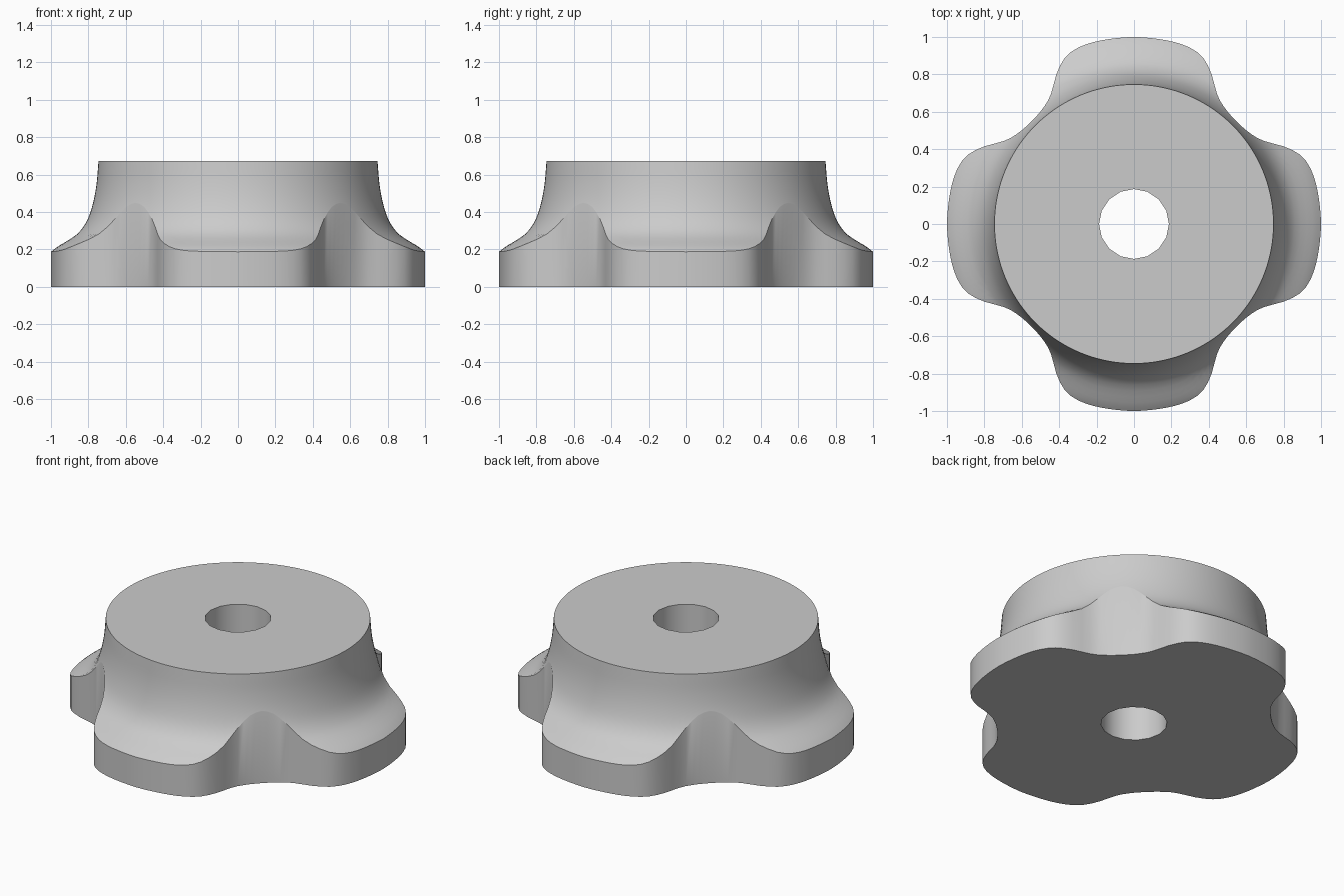
import bpy
import bmesh
from math import sin, cos, radians, pi

cube = bpy.data.objects.get("Cube")
if cube:
    bpy.data.objects.remove(cube)

HEIGHT = 0.671
STEPS = 144          # outline segments
HOLE_SIDES = 16
HOLE_RADIUS = 0.187
ROWS = 18            # rings on the flared flank

# Lobe outline: degrees from the lobe axis, radius
LOBE = [(0, 1.0), (6, .998), (13, .996), (18, .988), (22, .968), (25, .935),
        (27, .908), (30, .86), (34, .81), (40, .781), (45, .775)]
# Flared flank: height, radius
FLARE = [(.187, 1.0), (.214, .965), (.246, .912), (.283, .858), (.348, .81),
         (.44, .777), (.545, .757), (HEIGHT, .746)]


def lookup(table, x):
    """Smooth cubic interpolation in a table sorted by its first column."""
    x = min(max(x, table[0][0]), table[-1][0])
    i = 0
    while i < len(table) - 2 and x > table[i + 1][0]:
        i += 1

    def slope(k):
        a, b = table[max(k - 1, 0)], table[min(k + 1, len(table) - 1)]
        return (b[1] - a[1]) / (b[0] - a[0])

    (xa, ya), (xb, yb) = table[i], table[i + 1]
    w = xb - xa
    t = (x - xa) / w
    return (ya + (yb - ya) * t * t * (3 - 2 * t)
            + slope(i) * w * t * (1 - t) ** 2
            - slope(i + 1) * w * t * t * (1 - t))


def lobe_radius(deg):
    a = deg % 90
    return lookup(LOBE, min(a, 90 - a))


flare_height = sorted((r, z) for z, r in FLARE)
bm = bmesh.new()


def vert(r, angle, z):
    return bm.verts.new((r * cos(angle), r * sin(angle), z))


# Outer columns: straight lobed wall, then the flared flank up to the round top
columns = []
for i in range(STEPS):
    deg = 360 * i / STEPS
    a, rim = radians(deg), lobe_radius(deg)
    z0 = lookup(flare_height, rim)
    column = [vert(rim, a, 0), vert(rim, a, z0)]
    for k in range(1, ROWS + 1):
        z = z0 + (HEIGHT - z0) * (k / ROWS) ** 1.5
        column.append(vert(min(rim, lookup(FLARE, z)), a, z))
    columns.append(column)

# Bore through the centre
bore = [[vert(HOLE_RADIUS, 2 * pi * j / HOLE_SIDES, z) for z in (0, HEIGHT)]
        for j in range(HOLE_SIDES)]

for i in range(STEPS):
    this, nxt = columns[i], columns[(i + 1) % STEPS]
    for k in range(len(this) - 1):
        bm.faces.new((this[k], nxt[k], nxt[k + 1], this[k + 1]))
    # Flat underside and top, joined to the bore
    p = bore[i * HOLE_SIDES // STEPS]
    q = bore[(i + 1) * HOLE_SIDES // STEPS % HOLE_SIDES]
    for end in (0, -1):
        ring = [this[end], nxt[end], q[end]]
        if p is not q:
            ring.append(p[end])
        bm.faces.new(ring)

for j in range(HOLE_SIDES):
    p, q = bore[j], bore[(j + 1) % HOLE_SIDES]
    bm.faces.new((p[0], p[1], q[1], q[0]))

bmesh.ops.recalc_face_normals(bm, faces=bm.faces)
mesh = bpy.data.meshes.new("lobed_knob")
bm.to_mesh(mesh)
bm.free()

# Plain grey material
grey = bpy.data.materials.new("plain grey")
grey.use_nodes = True
colour = (0.6, 0.6, 0.6, 1)
grey.diffuse_color = colour
grey.node_tree.nodes["Principled BSDF"].inputs["Base Color"].default_value = colour
mesh.materials.append(grey)

knob = bpy.data.objects.new("lobed_knob", mesh)
bpy.context.collection.objects.link(knob)
bpy.ops.object.select_all(action='DESELECT')
knob.select_set(True)
bpy.context.view_layer.objects.active = knob
bpy.ops.object.shade_smooth_by_angle(angle=radians(30))
